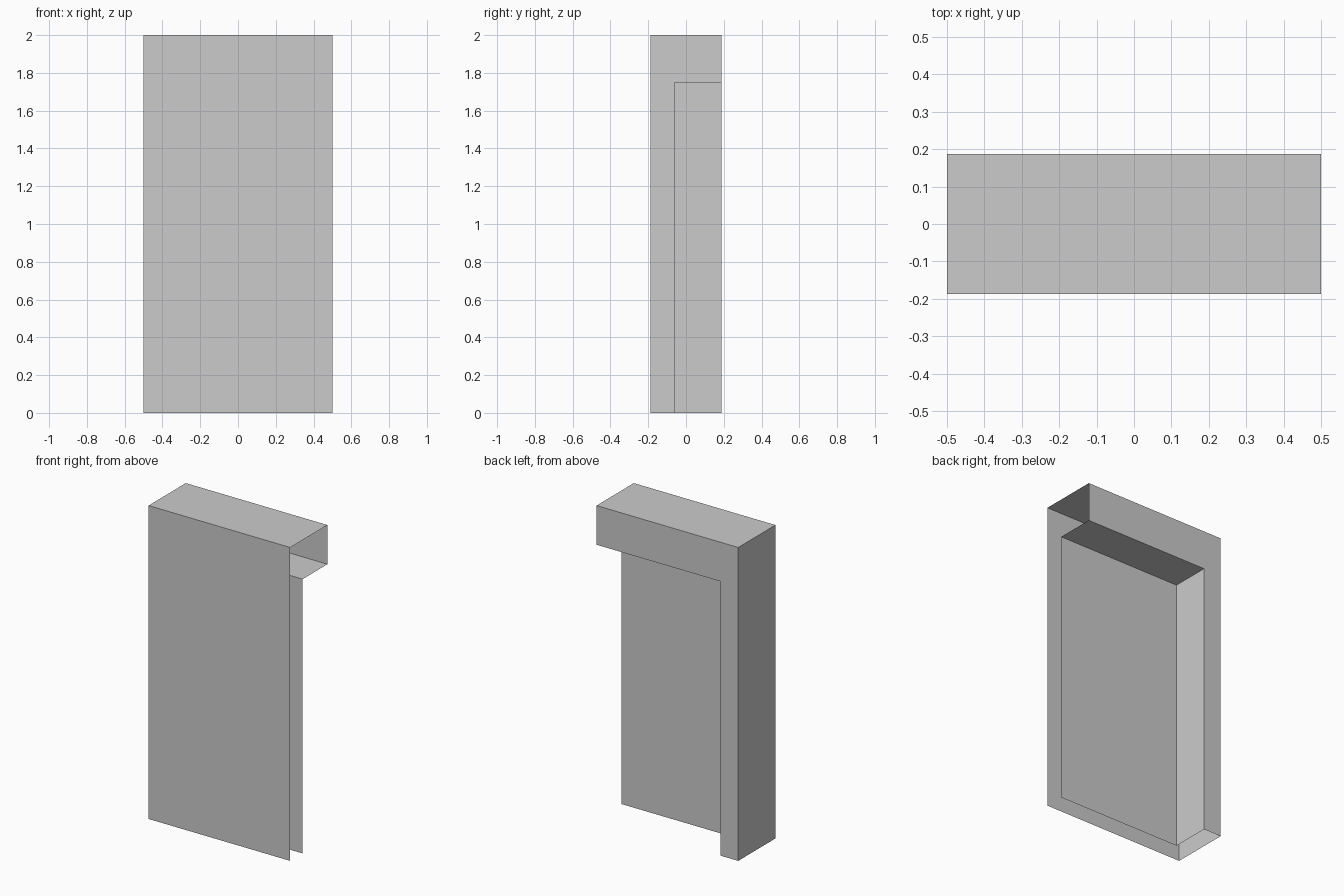
import bpy, bmesh
from mathutils import Vector

if "Cube" in bpy.data.objects:
    bpy.data.objects.remove(bpy.data.objects["Cube"])

X, Y, H = 0.5, 0.1875, 2.0            # half width, half depth, height
NX, NY, NZ = -0.375, -0.0625, 1.75    # inner limits of the recess


def finish(bm, name):
    mesh = bpy.data.meshes.new(name)
    bm.to_mesh(mesh)
    bm.free()
    obj = bpy.data.objects.new(name, mesh)
    bpy.context.collection.objects.link(obj)


def open_box(name, lo, hi, open_sides, inward=False):
    """Box between two corners, with the sides facing open_sides removed."""
    lo, hi = Vector(lo), Vector(hi)
    bm = bmesh.new()
    bmesh.ops.create_cube(bm, size=1)
    bm.normal_update()
    drop = [f for f in bm.faces
            if any(f.normal.dot(Vector(d)) > 0.9 for d in open_sides)]
    bmesh.ops.delete(bm, geom=drop, context='FACES')
    bmesh.ops.scale(bm, vec=hi - lo, verts=bm.verts)
    bmesh.ops.translate(bm, vec=(lo + hi) / 2, verts=bm.verts)
    if inward:
        bmesh.ops.reverse_faces(bm, faces=bm.faces)
    finish(bm, name)


# Both shells are open at the back, the right end and the bottom
sides = [(0, 1, 0), (1, 0, 0), (0, 0, -1)]

# Outer wall: front, top and left end
open_box("outer_wall", (-X, -Y, 0), (X, Y, H), sides)

# Recess in the back: panel, soffit and jamb, facing into the opening
open_box("recess", (NX, NY, 0), (X, Y, NZ), sides, inward=True)

# L-shaped back face around the recess
bm = bmesh.new()
outline = [(-X, 0), (-X, H), (X, H), (X, NZ), (NX, NZ), (NX, 0)]
bm.faces.new([bm.verts.new((x, Y, z)) for x, z in outline])
bm.normal_update()
for f in bm.faces:
    if f.normal.y < 0:
        f.normal_flip()
finish(bm, "back_frame")
